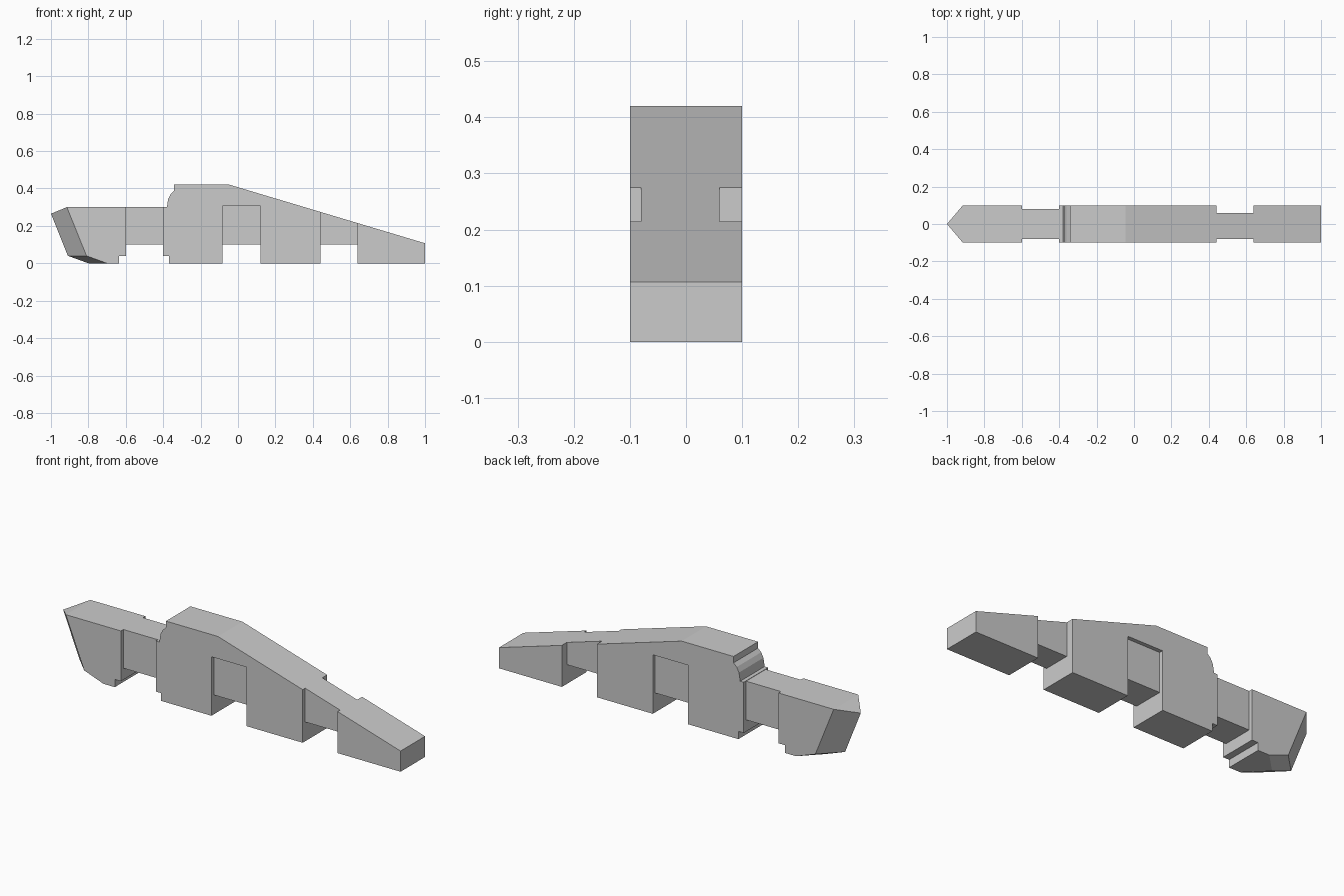
import bpy
import bmesh

if "Cube" in bpy.data.objects:
    bpy.data.objects.remove(bpy.data.objects["Cube"])

# Side outline (x, z), nose first then along the underside and back over the top.
# The first two points coincide on the flanks and separate on the centre line.
outline = [
    (-0.915, 0.30), (-0.915, 0.30), (-0.81, 0.04), (-0.70, 0.0),
    (-0.635, 0.0), (-0.635, 0.04), (-0.60, 0.04), (-0.60, 0.10),
    (-0.40, 0.10), (-0.40, 0.04), (-0.37, 0.04), (-0.37, 0.0),
    (-0.082, 0.0), (-0.082, 0.10), (0.12, 0.10), (0.12, 0.0),
    (0.44, 0.0), (0.44, 0.10), (0.64, 0.10), (0.64, 0.0),
    (1.0, 0.0), (1.0, 0.107), (-0.045, 0.42), (-0.342, 0.42),
    (-0.342, 0.387), (-0.36, 0.37), (-0.373, 0.345), (-0.38, 0.302),
    (-0.40, 0.302), (-0.40, 0.30),
]
# Pointed nose positions on the centre line
nose = {1: (-1.0, 0.265), 2: (-0.91, 0.04), 3: (-0.80, 0.0)}


def link(name, bm):
    mesh = bpy.data.meshes.new(name)
    bm.to_mesh(mesh)
    bm.free()
    obj = bpy.data.objects.new(name, mesh)
    bpy.context.collection.objects.link(obj)
    return obj


def make_body():
    bm = bmesh.new()
    rings = []
    for y in (-0.1, 0.0, 0.1):
        pts = [nose.get(i, p) if y == 0 else p for i, p in enumerate(outline)]
        rings.append([bm.verts.new((x, y, z)) for x, z in pts])
    n = len(outline)
    for a, b in zip(rings, rings[1:]):
        for i in range(n):
            j = (i + 1) % n
            bm.faces.new((a[i], a[j], b[j], b[i]))
    bm.faces.new(rings[0])
    bm.faces.new(rings[-1][::-1])
    bmesh.ops.remove_doubles(bm, verts=bm.verts, dist=1e-5)
    bmesh.ops.connect_verts_nonplanar(bm, angle_limit=0.01, faces=bm.faces)
    bmesh.ops.recalc_face_normals(bm, faces=bm.faces)
    return link("body", bm)


def make_cutter(x0, x1, y0, y1, top):
    bm = bmesh.new()
    bmesh.ops.create_cube(bm, size=1)
    for v in bm.verts:
        v.co = (x1 if v.co.x > 0 else x0,
                y1 if v.co.y > 0 else y0,
                top if v.co.z > 0 else -0.1)
    obj = link("recess_cutter", bm)
    obj.hide_render = True
    return obj


body = make_body()

# Side recesses: x range, inner faces at front and back, top height
recesses = [
    (-0.60, -0.40, -0.08, 0.08, 0.6),
    (-0.082, 0.12, -0.08, 0.08, 0.305),
    (0.44, 0.64, -0.08, 0.06, 0.6),
]
bpy.context.view_layer.objects.active = body
for x0, x1, front, back, top in recesses:
    for y0, y1 in ((-0.2, front), (back, 0.2)):
        cutter = make_cutter(x0, x1, y0, y1, top)
        mod = body.modifiers.new("recess", 'BOOLEAN')
        mod.operation = 'DIFFERENCE'
        mod.solver = 'EXACT'
        mod.object = cutter
        bpy.ops.object.modifier_apply(modifier=mod.name)
        bpy.data.objects.remove(cutter)
